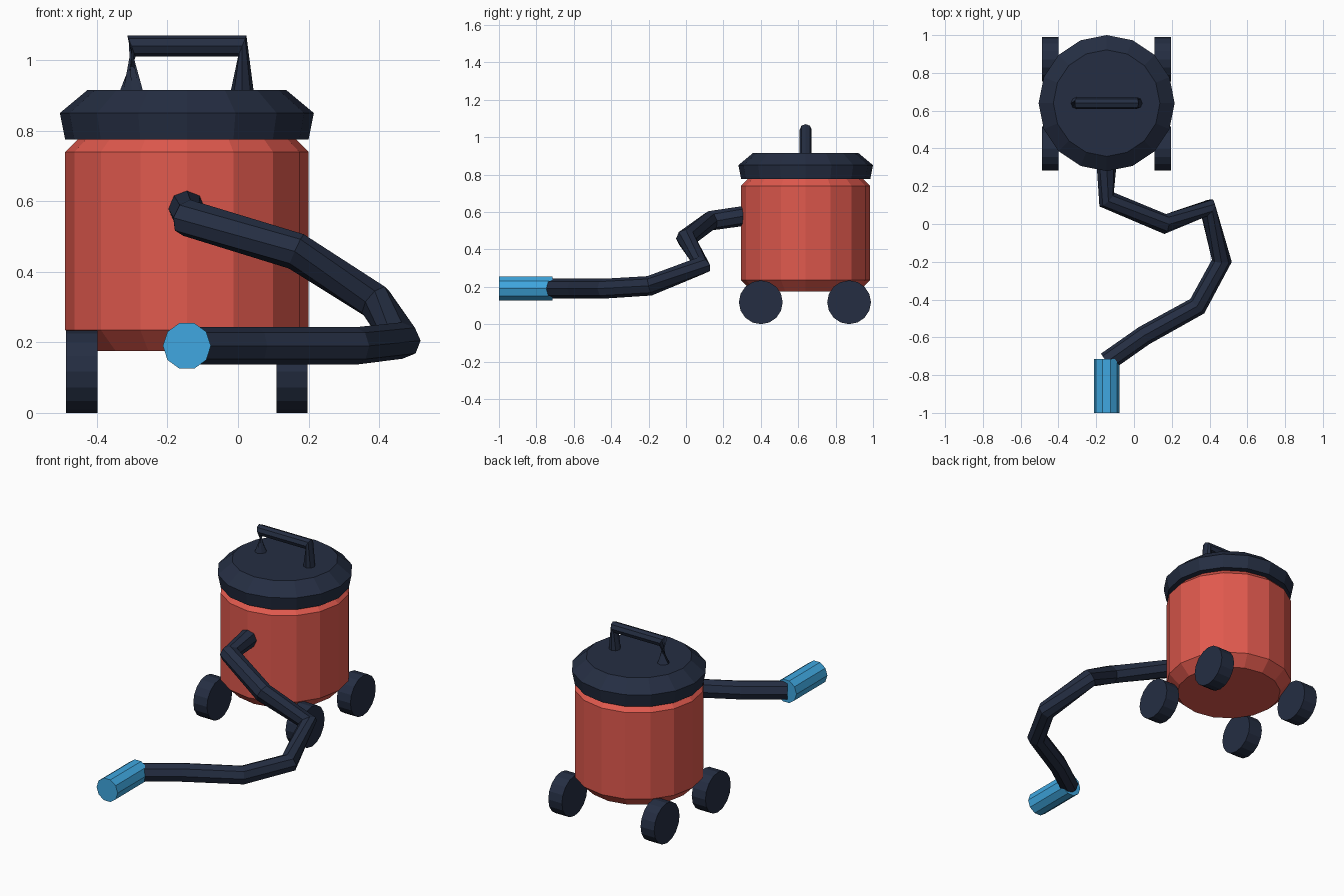
import bpy
import bmesh
from math import cos, sin, tau
from mathutils import Vector

cube = bpy.data.objects.get("Cube")
if cube:
    bpy.data.objects.remove(cube)

X, Y, Z = Vector((1, 0, 0)), Vector((0, 1, 0)), Vector((0, 0, 1))
CX, CY = -0.145, 0.64  # centre of the tank


def make_material(name, color):
    mat = bpy.data.materials.new(name)
    mat.use_nodes = True
    mat.diffuse_color = (*color, 1)
    mat.node_tree.nodes["Principled BSDF"].inputs["Base Color"].default_value = (*color, 1)
    return mat


red = make_material("red", (0.745, 0.1, 0.075))
navy = make_material("dark navy", (0.018, 0.027, 0.055))
blue = make_material("blue", (0.05, 0.39, 0.75))


def loft(name, rings, sides, mat):
    """Capped, flat-shaded skin over rings given as (centre, u axis, v axis, radius)."""
    bm = bmesh.new()
    loops = []
    for centre, u, v, r in rings:
        angles = [tau * i / sides for i in range(sides)]
        loops.append([bm.verts.new(centre + r * (cos(a) * u + sin(a) * v)) for a in angles])
    for low, high in zip(loops, loops[1:]):
        for i in range(sides):
            j = (i + 1) % sides
            bm.faces.new((low[i], low[j], high[j], high[i]))
    bm.faces.new(loops[0])
    bm.faces.new(loops[-1])
    bmesh.ops.recalc_face_normals(bm, faces=bm.faces)
    mesh = bpy.data.meshes.new(name)
    bm.to_mesh(mesh)
    bm.free()
    mesh.materials.append(mat)
    obj = bpy.data.objects.new(name, mesh)
    bpy.context.collection.objects.link(obj)
    return obj


def lathe(name, profile, sides, mat):
    """Upright turned part on the tank axis, from (radius, height) pairs."""
    return loft(name, [(Vector((CX, CY, z)), X, Y, r) for r, z in profile], sides, mat)


def tube(name, path, radius, sides, mat):
    """Bent tube whose rings face along the average direction at each point."""
    pts = [Vector(p) for p in path]
    rings = []
    for i, p in enumerate(pts):
        t = (pts[min(i + 1, len(pts) - 1)] - pts[max(i - 1, 0)]).normalized()
        u = t.cross(X if abs(t.z) > 0.9 else Z).normalized()
        rings.append((p, u, u.cross(t), radius))
    return loft(name, rings, sides, mat)


# Tank with chamfered ends, and the lid over it
lathe("tank", [(0.285, 0.175), (0.345, 0.235), (0.345, 0.74), (0.285, 0.8)], 16, red)
lathe("lid", [(0.345, 0.775), (0.36, 0.85), (0.282, 0.915)], 16, navy)

# Carrying handle
half = 0.157
tube("handle", [(CX - half, CY, 0.915), (CX - half, CY, 1.04),
                (CX + half, CY, 1.04), (CX + half, CY, 0.915)], 0.032, 8, navy)

# Four wheels
for side, sx in (("right", -1), ("left", 1)):
    for end, y in (("front", 0.4), ("back", 0.872)):
        centre = Vector((CX + sx * 0.298, y, 0.117))
        loft(f"wheel_{end}_{side}",
             [(centre - 0.044 * X, Y, Z, 0.117), (centre + 0.044 * X, Y, Z, 0.117)], 16, navy)

# Hose winding from the tank to the nozzle
tube("hose", [(CX, 0.32, 0.58), (CX, 0.13, 0.553), (0.165, 0.0, 0.458),
              (0.39, 0.085, 0.315), (0.465, -0.195, 0.205), (0.335, -0.435, 0.19),
              (0.055, -0.59, 0.19), (CX, -0.73, 0.19)], 0.053, 8, navy)

# Nozzle
loft("nozzle", [(Vector((CX, y, 0.19)), X, Z, 0.068) for y in (-1.0, -0.715)], 10, blue)
